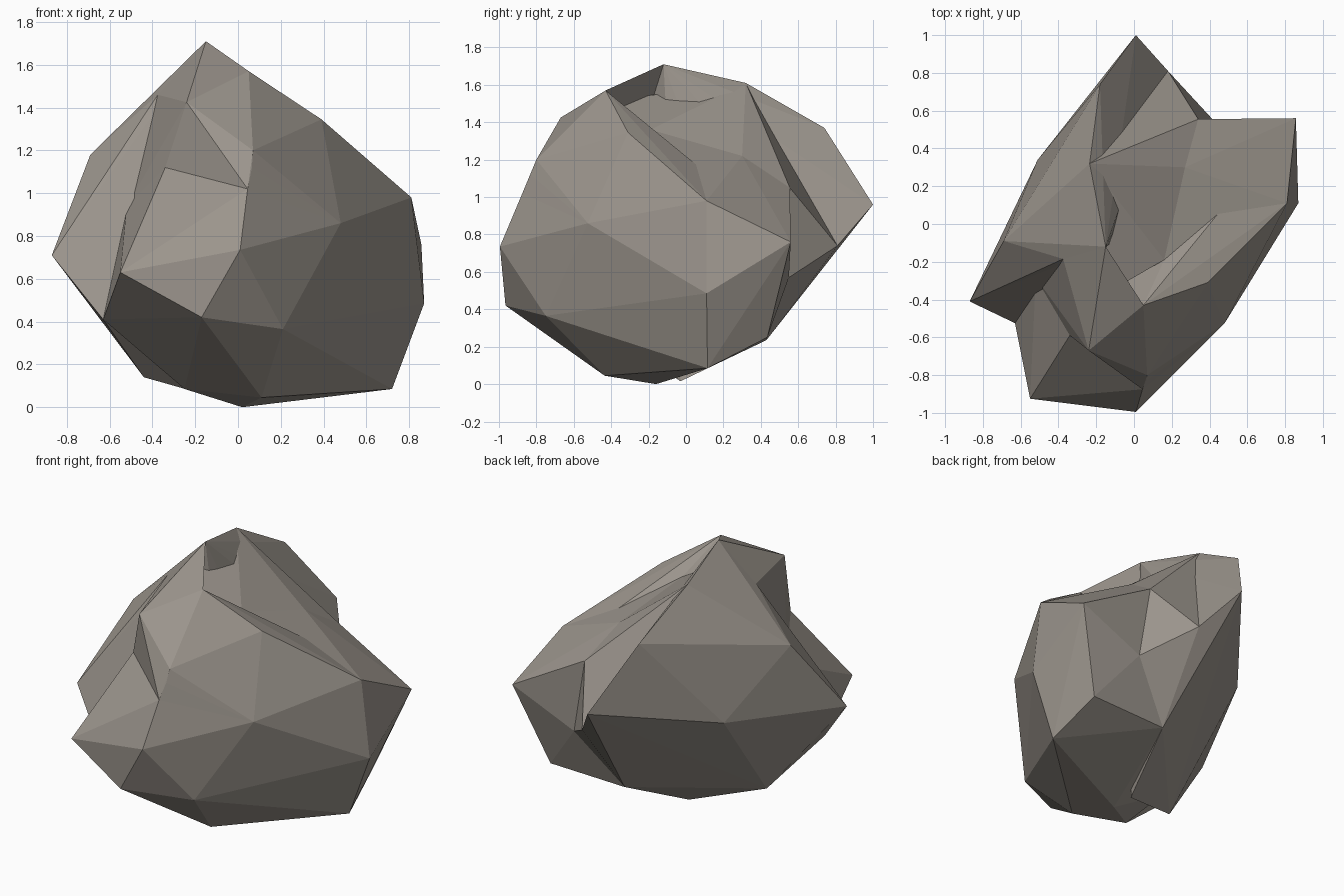
import bpy
import bmesh

if "Cube" in bpy.data.objects:
    bpy.data.objects.remove(bpy.data.objects["Cube"])

stone = bpy.data.materials.new("warm_grey_stone")
stone.diffuse_color = (0.33, 0.30, 0.265, 1.0)
stone.use_nodes = True
stone.node_tree.nodes["Principled BSDF"].inputs["Base Color"].default_value = stone.diffuse_color

# Corners shared by neighbouring chunks
CREST = (-0.15, -0.12, 1.71)
BROW = (-0.24, -0.67, 1.425)
SHOULDER = (0.05, -0.43, 1.57)
REAR_TOP = (-0.235, 0.32, 1.61)
NOTCH_TOP = (-0.375, -0.185, 1.46)
NOTCH_LOW = (-0.52, -0.285, 0.94)
LEDGE_L = (-0.34, -0.59, 1.12)
LEDGE_R = (0.045, -0.875, 1.02)
NOSE = (0.01, -0.995, 0.735)
CHIN = (-0.17, -0.965, 0.42)
JAW = (0.21, -0.75, 0.365)
CHEEK = (0.48, -0.525, 0.86)
TOE_L = (-0.63, -0.525, 0.41)
BASE_FRONT = (0.11, -0.435, 0.045)
BASE_LEFT = (-0.25, -0.37, 0.085)
BASE_BACK = (0.14, 0.43, 0.235)
BACK_MID = (0.42, 0.55, 0.57)
BACK_SPUR = (0.18, 0.81, 0.74)
SIDE_TIP = (0.857, 0.56, 0.76)
SIDE_TOP = (0.81, 0.11, 0.98)
GROOVE = (0.16, -0.19, 1.36)
RIDGE = (0.27, 0.30, 1.22)
RIDGE_END = (0.34, 0.555, 1.05)


def chunk(name, points):
    """Faceted boulder: convex hull of a few corner points."""
    bm = bmesh.new()
    for p in points:
        bm.verts.new(p)
    res = bmesh.ops.convex_hull(bm, input=bm.verts[:])
    junk = {g for g in res["geom_interior"] + res["geom_unused"]
            if isinstance(g, bmesh.types.BMVert)}
    bmesh.ops.delete(bm, geom=list(junk), context='VERTS')
    bmesh.ops.recalc_face_normals(bm, faces=bm.faces[:])
    me = bpy.data.meshes.new(name)
    bm.to_mesh(me)
    bm.free()
    me.materials.append(stone)
    ob = bpy.data.objects.new(name, me)
    bpy.context.collection.objects.link(ob)
    return ob


# Main mass, front and right
rock = chunk("rock", [
    BROW, SHOULDER, GROOVE, NOTCH_LOW, LEDGE_L, LEDGE_R, JAW, CHEEK,
    BASE_FRONT, BASE_LEFT, BASE_BACK, BACK_MID, SIDE_TIP, SIDE_TOP,
    (0.02, -0.16, 0.0), (-0.30, -0.10, 0.175),
    (0.07, -0.80, 1.20), (0.065, -0.83, 1.12), (0.39, -0.31, 1.345),
    (0.87, 0.11, 0.485), (0.72, 0.115, 0.085), (0.67, 0.435, 0.25)])

# Front toe below the ledge
toe = chunk("front_toe", [
    LEDGE_L, LEDGE_R, NOSE, CHIN, JAW, CHEEK, TOE_L, BASE_FRONT,
    BASE_LEFT, NOTCH_LOW, (-0.55, -0.925, 0.63)])

# Rear slab, leaning back and left
slab = chunk("rear_slab", [
    CREST, REAR_TOP, NOTCH_TOP, NOTCH_LOW, TOE_L, BASE_BACK, BACK_SPUR,
    (-0.18, 0.74, 1.37), (0.01, 1.0, 0.96),
    (-0.69, -0.09, 1.18), (-0.87, -0.41, 0.71), (-0.51, 0.34, 0.79),
    (-0.44, -0.20, 0.14), (0.0, -0.03, 0.015)])

# Saddle between the slab and the main mass
saddle = chunk("saddle", [
    REAR_TOP, BACK_SPUR, BACK_MID, BASE_BACK, GROOVE, RIDGE, RIDGE_END,
    (-0.30, 0.05, 1.54), (-0.17, -0.38, 1.52), (-0.3, 0.0, 0.6)])

# Shelf running from the groove out to the side tip
shelf = chunk("side_shelf", [
    GROOVE, RIDGE, RIDGE_END, SIDE_TIP, SIDE_TOP, BACK_MID, BASE_BACK])

# Pointed cap joining the two masses
cap = chunk("top_cap", [
    CREST, BROW, SHOULDER, NOTCH_TOP, NOTCH_LOW, LEDGE_L])

# Fuse the chunks into one faceted rock
bpy.context.view_layer.objects.active = rock
for part in (toe, slab, saddle, shelf, cap):
    mod = rock.modifiers.new("fuse", 'BOOLEAN')
    mod.operation = 'UNION'
    mod.solver = 'EXACT'
    mod.object = part
    bpy.ops.object.modifier_apply(modifier=mod.name)
    bpy.data.objects.remove(part, do_unlink=True)
